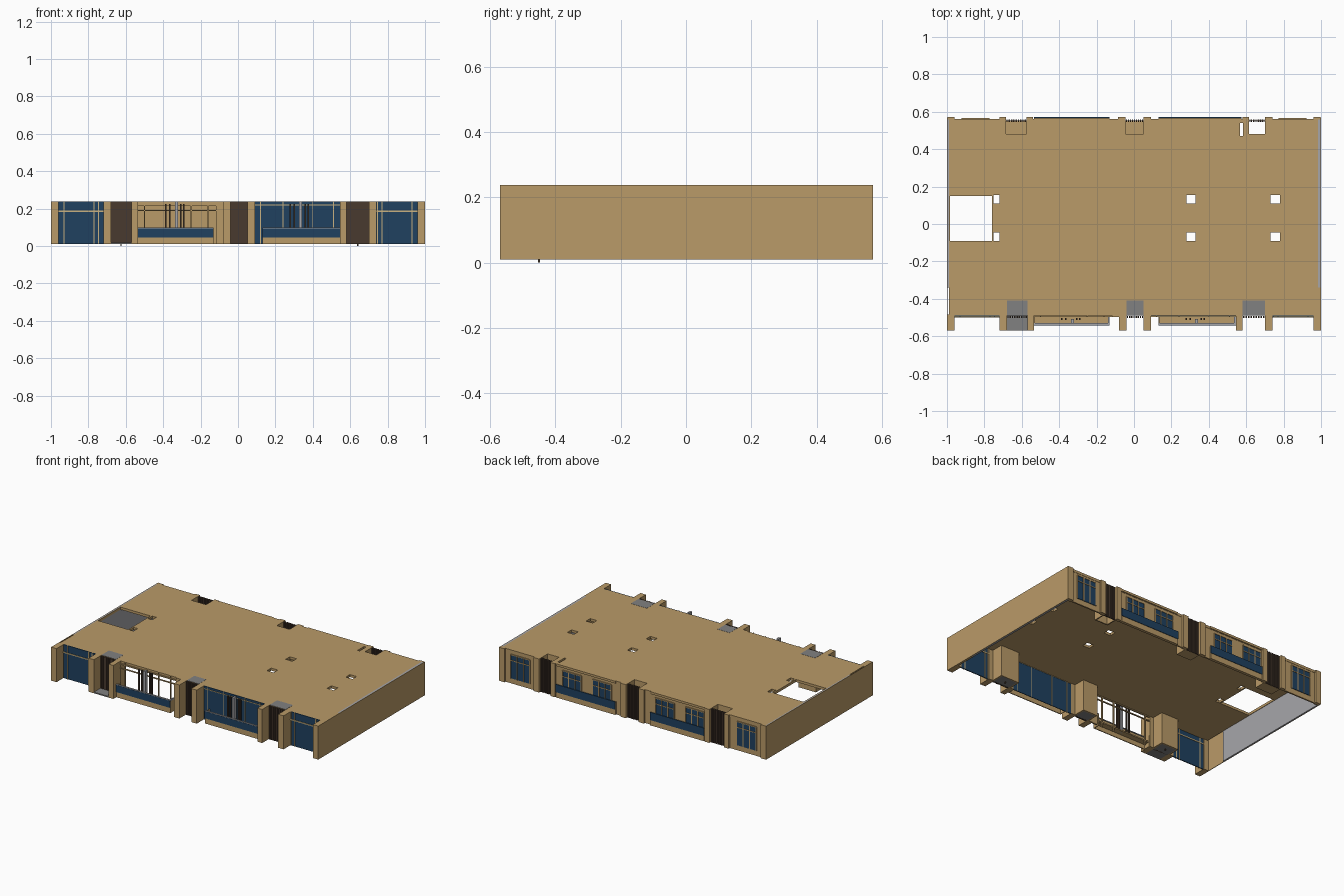
import bpy, bmesh

if "Cube" in bpy.data.objects:
    bpy.data.objects.remove(bpy.data.objects["Cube"])

# Flat colours
def mat(name, r, g, b):
    m = bpy.data.materials.new(name)
    m.diffuse_color = (r, g, b, 1)
    m.use_nodes = True
    m.node_tree.nodes["Principled BSDF"].inputs["Base Color"].default_value = m.diffuse_color
    return m

TAN = mat("tan_wall", 0.49, 0.325, 0.138)
CREAM = mat("cream_frame", 0.60, 0.45, 0.22)
BLUE = mat("blue_glass", 0.014, 0.052, 0.115)
BROWN = mat("dark_brown", 0.065, 0.042, 0.028)
GREY = mat("grey_concrete", 0.22, 0.22, 0.22)
PALE = mat("pale_grey", 0.38, 0.38, 0.40)

Z0, Z1 = 0.01, 0.237


def finish(name, bm, m):
    me = bpy.data.meshes.new(name)
    bm.to_mesh(me)
    bm.free()
    me.materials.append(m)
    ob = bpy.data.objects.new(name, me)
    bpy.context.collection.objects.link(ob)
    return ob


def boxes(name, m, *spans):
    """One object of boxes, each span = (x0, x1, y0, y1, z0, z1)."""
    bm = bmesh.new()
    for x0, x1, y0, y1, z0, z1 in spans:
        vs = bmesh.ops.create_cube(bm, size=1)["verts"]
        for v in vs:
            v.co.x = x1 if v.co.x > 0 else x0
            v.co.y = y1 if v.co.y > 0 else y0
            v.co.z = z1 if v.co.z > 0 else z0
    return finish(name, bm, m)


def slab(name, m, outer, holes, z0, z1):
    """Plate with rectangular holes, built from a grid of cells."""
    rects = [outer] + holes
    xs = sorted({v for r in rects for v in r[:2]})
    ys = sorted({v for r in rects for v in r[2:]})
    bm = bmesh.new()
    for xa, xb in zip(xs, xs[1:]):
        for ya, yb in zip(ys, ys[1:]):
            cx, cy = (xa + xb) / 2, (ya + yb) / 2
            if any(h[0] < cx < h[1] and h[2] < cy < h[3] for h in holes):
                continue
            bm.faces.new([bm.verts.new((x, y, z1)) for x, y in
                          ((xa, ya), (xb, ya), (xb, yb), (xa, yb))])
    bmesh.ops.remove_doubles(bm, verts=bm.verts, dist=1e-5)
    ext = bmesh.ops.extrude_face_region(bm, geom=bm.faces[:], use_keep_orig=True)
    for v in ext["geom"]:
        if isinstance(v, bmesh.types.BMVert):
            v.co.z = z0
    bmesh.ops.recalc_face_normals(bm, faces=bm.faces)
    return finish(name, bm, m)


# Ceiling slab with stair well, shafts and rear niches
front_niches = [(-0.68, -0.57), (-0.04, 0.05), (0.58, 0.70)]
back_niches = [(-0.685, -0.575), (-0.045, 0.05), (0.615, 0.70)]
holes = [(-0.985, -0.76, -0.09, 0.15)]
for x0, x1 in ((-0.75, -0.72), (0.28, 0.33), (0.73, 0.78)):
    holes += [(x0, x1, 0.11, 0.155), (x0, x1, -0.09, -0.045)]
holes += [(a, b, 0.48, 0.562) for a, b in back_niches]
holes += [(0.567, 0.582, 0.47, 0.54)]
slab("ceiling_slab", TAN, (-0.99, 0.985, -0.49, 0.562), holes, 0.220, Z1)

# End walls: tan outside, grey lining inside
boxes("left_wall", TAN, (-1, -0.996, -0.57, 0.57, Z0, Z1))
boxes("left_wall_lining", PALE, (-0.996, -0.988, -0.34, 0.56, Z0, Z1))
boxes("right_wall", TAN, (0.997, 1, -0.57, 0.57, Z0, Z1),
      (0.984, 0.997, -0.50, -0.34, Z0, Z1))
boxes("right_wall_lining", PALE, (0.984, 0.997, -0.34, 0.56, Z0, Z1))

# Front piers and rear pilasters
pier_x = [(-0.998, -0.96), (-0.72, -0.68), (-0.57, -0.535), (-0.08, -0.04),
          (0.05, 0.09), (0.545, 0.58), (0.70, 0.74), (0.96, 0.998)]
boxes("front_piers", TAN, *[(a, b, -0.57, -0.485, Z0, Z1) for a, b in pier_x])
pil_x = [(-0.998, -0.96), (-0.72, -0.685), (-0.575, -0.54), (-0.085, -0.045),
         (0.05, 0.09), (0.58, 0.615), (0.70, 0.74), (0.96, 0.998)]
boxes("rear_pilasters", TAN, *[(a, b, 0.548, 0.572, Z0, Z1) for a, b in pil_x])


# Vertical slat screens
def louvre(name, x0, x1, y, n=9):
    w = (x1 - x0) / n
    boxes(name, BROWN, (x0, x1, y - 0.001, y + 0.001, Z0, Z1),
          *[(x0 + w * (i + 0.2), x0 + w * (i + 0.8), y - 0.006, y + 0.006, Z0, Z1)
            for i in range(n)])


# Front equipment niches: closed boxes with grey caps and small drains
for i, (a, b) in enumerate(front_niches):
    boxes(f"front_niche_walls_{i}", TAN,
          (a - 0.01, a, -0.49, -0.41, Z0, 0.222), (b, b + 0.01, -0.49, -0.41, Z0, 0.222),
          (a - 0.01, b + 0.01, -0.415, -0.405, Z0, 0.222))
    boxes(f"front_niche_cap_{i}", GREY, (a, b, -0.49, -0.41, 0.232, Z1 + 0.001))
    y0 = -0.57 if i == 0 else -0.49
    boxes(f"front_niche_floor_{i}", GREY, (a, b, y0, -0.41, Z0, Z0 + 0.008))
    louvre(f"front_louvre_{i}", a, b, -0.497)
    if i != 1:
        x = (a + b) / 2
        boxes(f"drain_{i}", BROWN, (x - 0.003, x + 0.003, -0.453, -0.447, 0, Z0))

# Rear niches, open at the top
for i, (a, b) in enumerate(back_niches):
    boxes(f"rear_niche_walls_{i}", TAN,
          (a - 0.008, a, 0.48, 0.55, Z0, 0.222), (b, b + 0.008, 0.48, 0.55, Z0, 0.222),
          (a - 0.008, b + 0.008, 0.472, 0.48, Z0, 0.222))
    if i < 2:
        boxes(f"rear_niche_floor_{i}", TAN, (a, b, 0.48, 0.55, Z0, 0.02))
    louvre(f"rear_louvre_{i}", a, b, 0.552)

# Front corner windows: glass, mullions and transom
for side, a, b in (("left", -0.96, -0.72), ("right", 0.74, 0.96)):
    boxes(f"front_{side}_glass", BLUE, (a, b, -0.495, -0.489, Z0, Z1))
    s = -1 if a < 0 else 1
    boxes(f"front_{side}_frame", CREAM,
          (a, b, -0.499, -0.486, 0.182, 0.189),
          *[(s * x - 0.003, s * x + 0.003, -0.499, -0.486, Z0, Z1)
            for x in (0.745, 0.77, 0.93)])

# Right balcony is glazed, left balcony is an open frame
boxes("right_balcony_glass", BLUE, (0.09, 0.545, -0.493, -0.489, Z0, Z1))
boxes("right_balcony_frame", CREAM,
      (0.09, 0.545, -0.497, -0.487, 0.218, 0.222),
      *[(x - 0.002, x + 0.002, -0.497, -0.487, Z0, Z1) for x in (0.12, 0.24, 0.40, 0.51)])
boxes("left_balcony_frame", TAN,
      (-0.535, -0.08, -0.497, -0.487, 0.215, 0.223),
      (-0.535, -0.08, -0.497, -0.487, 0.188, 0.193),
      (-0.118, -0.08, -0.497, -0.487, Z0, Z1),
      *[(x - 0.003, x + 0.003, -0.497, -0.487, Z0, Z1) for x in (-0.50, -0.25, -0.16)])

# Front balconies: trough, blue parapet, grey rim and posts
for side, a, b, c in (("left", -0.535, -0.13, -0.33), ("right", 0.13, 0.545, 0.335)):
    boxes(f"{side}_balcony_trough", TAN,
          (a, b, -0.538, -0.532, Z0, 0.09), (a, b, -0.532, -0.492, 0.04, 0.048),
          (a, a + 0.005, -0.532, -0.492, Z0, 0.09), (b - 0.005, b, -0.532, -0.492, Z0, 0.09))
    boxes(f"{side}_balcony_parapet", BLUE, (a, b, -0.542, -0.537, 0.047, 0.094))
    boxes(f"{side}_balcony_rim", PALE, (a, b, -0.541, -0.53, 0.094, 0.098),
          (b - 0.01, b, -0.53, -0.495, 0.09, 0.098))
    boxes(f"{side}_balcony_pipe", PALE, (c - 0.008, c + 0.008, -0.532, -0.507, 0.04, Z1))
    boxes(f"{side}_balcony_posts", BROWN,
          *[(c + d - 0.004, c + d + 0.004, -0.512, -0.502, 0.048, 0.226)
            for d in (-0.055, -0.035, 0.025, 0.04)])

# Rear walls between the pilasters
bays = [(-0.96, -0.72), (-0.54, -0.085), (0.09, 0.58), (0.74, 0.96)]
boxes("rear_walls", TAN, *[(a, b, 0.55, 0.56, Z0, Z1) for a, b in bays])


# Rear windows: thin glass plates with cream bars
def rear_window(name, a, b, z0, z1):
    boxes(name + "_glass", BLUE, (a, b, 0.559, 0.563, z0, z1))
    w = (b - a) / 3
    boxes(name + "_bars", TAN,
          *[(a + w * k - 0.003, a + w * k + 0.003, 0.56, 0.566, z0, z1) for k in range(4)],
          (a, b, 0.56, 0.566, z1 - 0.04, z1 - 0.035), (a, b, 0.56, 0.566, z1 - 0.002, z1 + 0.004))


for s, side in ((-1, "left"), (1, "right")):
    for part, a, b, z0, z1 in (("corner", 0.775, 0.92, 0.045, 0.205),
                               ("outer", 0.39, 0.53, 0.08, 0.20),
                               ("inner", 0.165, 0.305, 0.08, 0.20)):
        lo, hi = sorted((s * a, s * b))
        rear_window(f"rear_{side}_{part}", lo, hi, z0, z1)
    # Rear balconies
    lo, hi = sorted((s * 0.13, s * 0.575 if s > 0 else s * 0.535))
    boxes(f"rear_{side}_parapet", BLUE, (lo, hi, 0.568, 0.573, 0.047, 0.10))
    boxes(f"rear_{side}_ledge", TAN, (lo, hi, 0.56, 0.57, Z0, 0.096),
          (lo, hi, 0.56, 0.568, 0.222, Z1))
